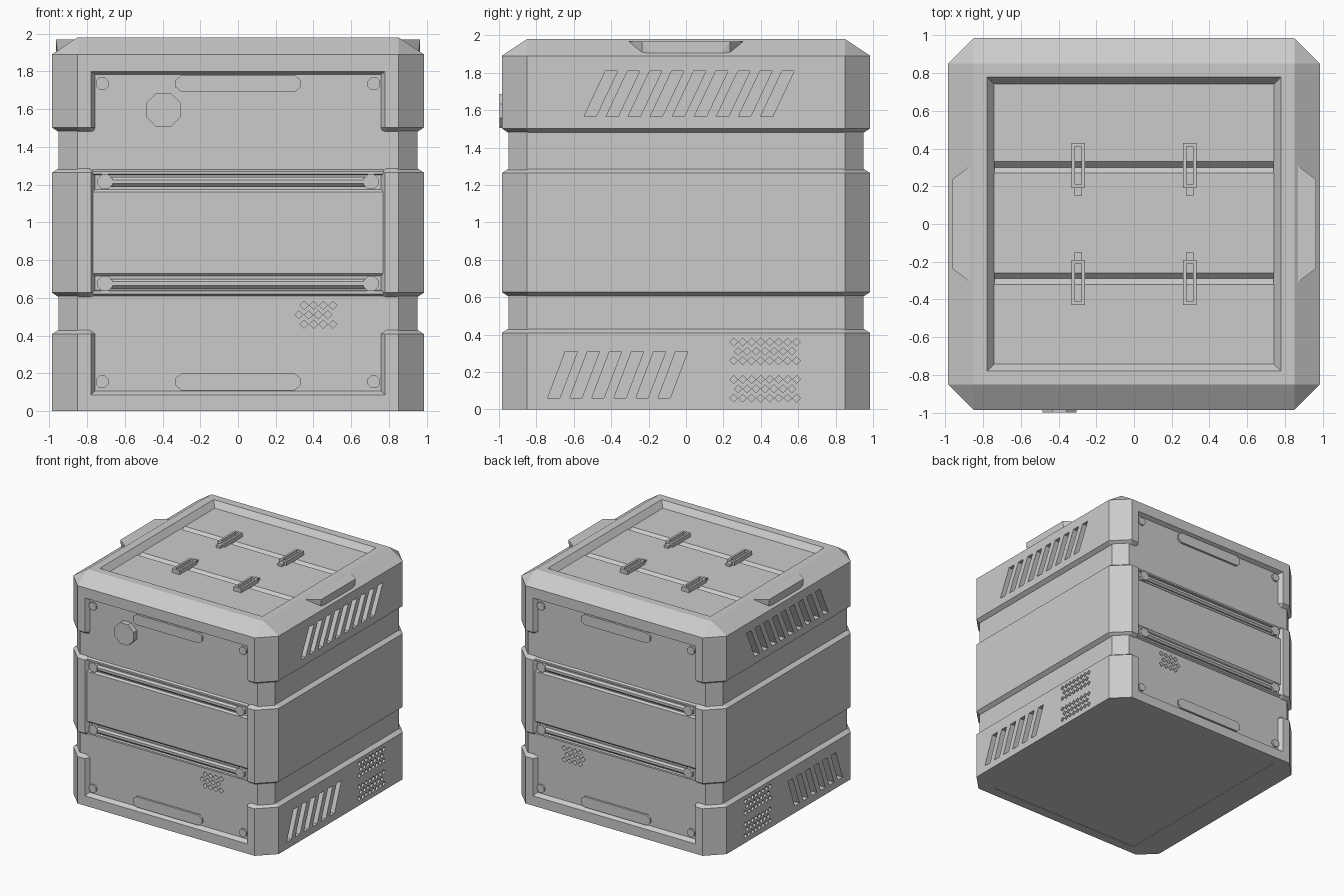
import bpy, bmesh, math

if "Cube" in bpy.data.objects:
    bpy.data.objects.remove(bpy.data.objects["Cube"])

def loft(bm, rings, caps=True):
    """Skin a list of equal-length point rings."""
    vr = [[bm.verts.new(p) for p in r] for r in rings]
    n = len(vr[0])
    for a, b in zip(vr, vr[1:]):
        for i in range(n):
            j = (i + 1) % n
            bm.faces.new((a[i], a[j], b[j], b[i]))
    if caps:
        bm.faces.new(vr[0][::-1])
        bm.faces.new(vr[-1])

def prism(bm, pts, axis, a, b):
    """Extrude a 2D outline along an axis ('x': yz, 'y': xz, 'z': xy)."""
    place = {'x': lambda p, t: (t, p[0], p[1]),
             'y': lambda p, t: (p[0], t, p[1]),
             'z': lambda p, t: (p[0], p[1], t)}[axis]
    loft(bm, [[place(p, t) for p in pts] for t in (a, b)])

def box(bm, x0, x1, y0, y1, z0, z1):
    prism(bm, [(x0, y0), (x1, y0), (x1, y1), (x0, y1)], 'z', z0, z1)

def ngon(cx, cy, r, n=8, turn=0.5):
    return [(cx + r * math.cos((i + turn) * math.tau / n),
             cy + r * math.sin((i + turn) * math.tau / n)) for i in range(n)]

def octagon(h, c, z):
    """Square of half width h with corners cut at c."""
    return [(x, y, z) for x, y in ((h, -c), (h, c), (c, h), (-c, h),
                                   (-h, c), (-h, -c), (-c, -h), (c, -h))]

def finish(name, bm, mirror=""):
    bmesh.ops.remove_doubles(bm, verts=bm.verts, dist=1e-5)
    bmesh.ops.recalc_face_normals(bm, faces=bm.faces)
    me = bpy.data.meshes.new(name)
    bm.to_mesh(me)
    bm.free()
    ob = bpy.data.objects.new(name, me)
    bpy.context.collection.objects.link(ob)
    if mirror:
        m = ob.modifiers.new("mirror", 'MIRROR')
        m.use_axis = ['x' in mirror, 'y' in mirror, False]
        m.use_mirror_merge = False
    return ob

# Cutters: slanted vents and diamond holes on the sides, small grille front and back
bm = bmesh.new()
for s in (1, -1):
    for count, y0, z0, z1, skew in ((9, -0.545, 1.567, 1.81, 0.115),
                                    (6, -0.74, 0.06, 0.31, 0.095)):
        for i in range(count):
            y = y0 + 0.118 * i
            prism(bm, [(y, z0), (y + 0.065, z0), (y + 0.065 + skew, z1), (y + skew, z1)],
                  'x', s * 0.905, s * 1.1)
    for zc in (0.31, 0.11):
        for row in (-1, 0, 1):
            for i in range(8 - (row == 0)):
                y = 0.255 + 0.048 * i + (0.024 if row == 0 else 0)
                prism(bm, ngon(y, zc + 0.05 * row, 0.021, 4, 0), 'x', s * 0.94, s * 1.1)
    for row in (-1, 0, 1):
        for i in range(4):
            x = 0.35 + 0.051 * i - (0.027 if row == 0 else 0)
            prism(bm, ngon(x, 0.51 + 0.05 * row, 0.022, 4, 0), 'y', s * 0.88, s * 1.1)
cutter = finish("vent_cutter", bm)
cutter.hide_render = True

def cut(ob):
    m = ob.modifiers.new("vents", 'BOOLEAN')
    m.object = cutter
    m.operation = 'DIFFERENCE'
    m.solver = 'EXACT'
    dg = bpy.context.evaluated_depsgraph_get()
    me = bpy.data.meshes.new_from_object(ob.evaluated_get(dg))
    ob.modifiers.clear()
    ob.data = me

# Core body
bm = bmesh.new()
loft(bm, [octagon(0.95, 0.85, 0.004), octagon(0.95, 0.85, 1.86)])
cut(finish("core_body", bm))

# Side bands wrapping the corner posts
def band_outline(h, c, p, z):
    half = [(p - 0.03, 0.94), (p, h), (c, h), (h, c)]
    return [(x, -y, z) for x, y in half] + [(x, y, z) for x, y in half[::-1]]

for name, z0, z1, b0, b1 in (("lower_band", 0, 0.43, 0, 1), ("middle_band", 0.605, 1.285, 1, 1),
                             ("upper_band", 1.48, 1.89, 1, 0)):
    bm = bmesh.new()
    rings = []
    if b0:
        rings.append(band_outline(0.952, 0.84, 0.79, z0))
    rings.append(band_outline(0.985, 0.85, 0.78, z0 + 0.022 * b0))
    rings.append(band_outline(0.985, 0.85, 0.78, z1 - 0.022 * b1))
    if b1:
        rings.append(band_outline(0.952, 0.84, 0.79, z1))
    loft(bm, rings)
    band = finish(name, bm)
    if name != "middle_band":
        cut(band)
    m = band.modifiers.new("mirror", 'MIRROR')
    m.use_mirror_merge = False

bpy.data.objects.remove(cutter)

# Front and back frame rails
bm = bmesh.new()
prism(bm, [(-0.985, 0), (-0.985, 0.085), (-0.945, 0.11), (-0.9, 0.11), (-0.9, 0)], 'x', -0.79, 0.79)
prism(bm, [(-0.985, 1.89), (-0.985, 1.80), (-0.945, 1.78), (-0.9, 1.78), (-0.9, 1.89)], 'x', -0.79, 0.79)
finish("frame_rails", bm, "y")

# Middle panels with channels
bm = bmesh.new()
half = [(-0.94, 0.605), (-0.968, 0.62), (-0.968, 0.635), (-0.953, 0.64),
        (-0.953, 0.715), (-0.968, 0.73)]
prism(bm, half + [(y, 1.89 - z) for y, z in half[::-1]], 'x', -0.77, 0.77)
finish("middle_panels", bm, "y")

# Tubes in the channels with round end sockets
bm = bmesh.new()
for z in (0.675, 1.215):
    prism(bm, ngon(-0.953, z, 0.027), 'x', -0.7, 0.7)
    for x in (-0.705, 0.705):
        prism(bm, ngon(x, z, 0.043), 'y', -0.98, -0.94)
finish("panel_tubes", bm, "y")

# Raised grip bars and bolts above and below
bm = bmesh.new()
for z in (0.155, 1.735):
    prism(bm, [(-0.33, z - 0.02), (-0.30, z - 0.045), (0.30, z - 0.045), (0.33, z - 0.02),
               (0.33, z + 0.02), (0.30, z + 0.045), (-0.30, z + 0.045), (-0.33, z + 0.02)],
          'y', -0.968, -0.94)
    for x in (-0.72, 0.72):
        prism(bm, ngon(x, z, 0.036), 'y', -0.965, -0.94)
finish("grip_bars", bm, "y")

# Front knob
bm = bmesh.new()
prism(bm, ngon(-0.395, 1.595, 0.098), 'y', -0.998, -0.94)
finish("front_knob", bm)

# Lid rim: outer chamfer, flat top, inner slope
bm = bmesh.new()
loft(bm, [octagon(0.985, 0.85, 1.89), octagon(0.85, 0.85, 1.98),
          octagon(0.78, 0.78, 1.98), octagon(0.74, 0.74, 1.928)], caps=False)
finish("lid_rim", bm)

# Lid floor with two V grooves
bm = bmesh.new()
prof = [(-0.745, 1.87), (-0.745, 1.93)]
for y in (-0.29, 0.30):
    prof += [(y - 0.03, 1.93), (y, 1.90), (y + 0.03, 1.93)]
prof += [(0.745, 1.93), (0.745, 1.87)]
prism(bm, prof, 'x', -0.745, 0.745)
finish("lid_floor", bm)

# Lid latches: open frames with a tab
bm = bmesh.new()
cx = 0.295
for x in (cx - 0.036, cx + 0.018):
    box(bm, x, x + 0.018, 0.19, 0.43, 1.925, 1.965)
for y in (0.19, 0.41):
    box(bm, cx - 0.018, cx + 0.018, y, y + 0.02, 1.925, 1.965)
box(bm, cx - 0.02, cx + 0.02, 0.15, 0.19, 1.925, 1.95)
finish("lid_latches", bm, "xy")

# Side lift handles on the lid chamfer
bm = bmesh.new()
pts = [(0.865, 0.31, 1.968), (0.965, 0.235, 1.968), (0.965, 0.19, 1.905), (0.955, 0.235, 1.895)]
for x, y, z in pts:
    bm.verts.new((x, y, z))
    bm.verts.new((x, -y, z))
bmesh.ops.convex_hull(bm, input=bm.verts)
finish("lift_handles", bm, "x")
